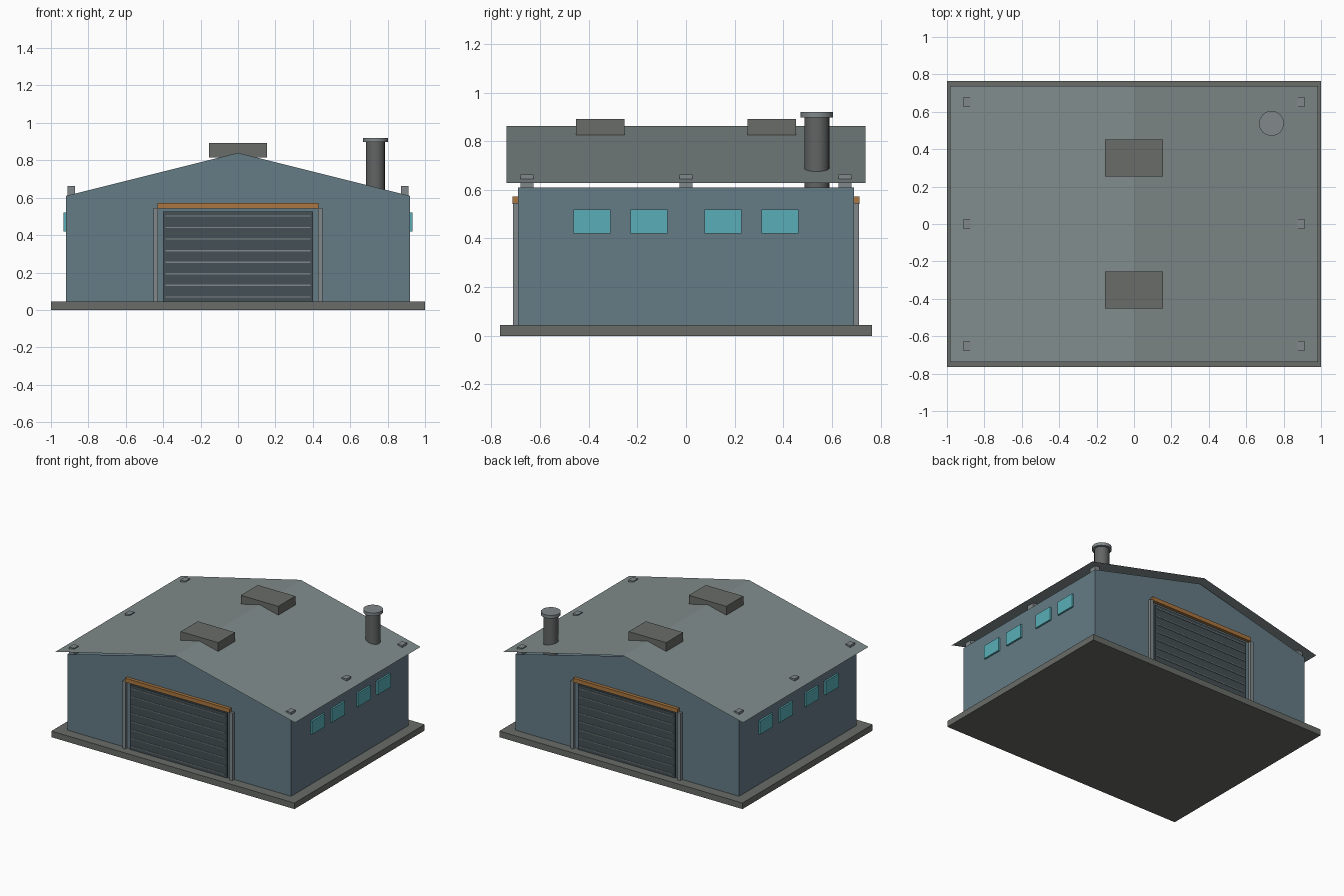
import bpy, bmesh

if "Cube" in bpy.data.objects:
    bpy.data.objects.remove(bpy.data.objects["Cube"])


def mat(name, r, g, b):
    m = bpy.data.materials.new(name)
    m.diffuse_color = (r, g, b, 1)
    m.use_nodes = True
    m.node_tree.nodes["Principled BSDF"].inputs["Base Color"].default_value = m.diffuse_color
    return m


WALL = mat("wall_blue", 0.13, 0.20, 0.24)
ROOF = mat("roof_grey", 0.22, 0.26, 0.26)
SLAB = mat("concrete", 0.14, 0.15, 0.135)
DOOR = mat("door_dark", 0.06, 0.08, 0.09)
STEEL = mat("steel", 0.22, 0.25, 0.26)
PIPE = mat("flue_grey", 0.12, 0.13, 0.125)
ORANGE = mat("header_orange", 0.40, 0.18, 0.05)
GLASS = mat("glass", 0.10, 0.43, 0.48)


def finish(name, bm, material):
    me = bpy.data.meshes.new(name)
    bm.to_mesh(me)
    bm.free()
    me.materials.append(material)
    ob = bpy.data.objects.new(name, me)
    bpy.context.collection.objects.link(ob)
    return ob


def box(name, x, y, z, material):
    """Box from (min, max) ranges on each axis."""
    bm = bmesh.new()
    bmesh.ops.create_cube(bm, size=1)
    for v in bm.verts:
        v.co = [r[0] + (c + 0.5) * (r[1] - r[0]) for c, r in zip(v.co, (x, y, z))]
    return finish(name, bm, material)


def sheet(name, faces, material):
    bm = bmesh.new()
    for f in faces:
        bm.faces.new([bm.verts.new(p) for p in f])
    bmesh.ops.remove_doubles(bm, verts=bm.verts, dist=1e-5)
    return finish(name, bm, material)


def cylinder(name, x, y, r, z0, z1, material):
    bpy.ops.mesh.primitive_cylinder_add(vertices=16, radius=r, depth=z1 - z0,
                                        location=(x, y, (z0 + z1) / 2))
    ob = bpy.context.object
    ob.name = name
    ob.data.materials.append(material)
    bpy.ops.object.shade_smooth_by_angle()


def span(a, b):
    return (min(a, b), max(a, b))


# Slab and wall block
box("floor_slab", (-1, 1), (-0.765, 0.765), (0, 0.045), SLAB)
box("walls", (-0.92, 0.92), (-0.69, 0.69), (0.045, 0.61), WALL)

# Thin roof sheets with overhang
X, Y, E, P = 0.985, 0.737, 0.628, 0.863
sheet("roof", [[(0, -Y, P), (X, -Y, E), (X, Y, E), (0, Y, P)],
               [(-X, -Y, E), (0, -Y, P), (0, Y, P), (-X, Y, E)]], ROOF)

# Front and back: gable, roller door, frame
for side, s in (("front", -1), ("back", 1)):
    y = 0.69 * s
    tri = [(-0.92, y, 0.61), (0.92, y, 0.61), (0, y, 0.84)]
    sheet(side + "_gable", [tri if s < 0 else tri[::-1]], WALL)
    box(side + "_door", (-0.4, 0.4), span(y, y + 0.01 * s), (0.045, 0.525), DOOR)
    for i in range(8):
        z = 0.07 + i * 0.0617
        box(f"{side}_door_rib_{i}", (-0.387, 0.387), span(y, y + 0.014 * s),
            (z - 0.003, z + 0.003), STEEL)
    for k in (-1, 1):
        box(f"{side}_door_post", span(0.428 * k, 0.453 * k),
            span(y, y + 0.022 * s), (0.045, 0.545), STEEL)
    box(side + "_door_header", (-0.43, 0.43), span(y, y + 0.024 * s),
        (0.542, 0.572), ORANGE)

# Side windows and eave brackets
for k in (-1, 1):
    for c in (-0.386, -0.153, 0.153, 0.386):
        box("window", span(0.91 * k, 0.933 * k), (c - 0.076, c + 0.076),
            (0.42, 0.52), GLASS)
    for c in (-0.653, 0, 0.653):
        box("eave_bracket", span(0.872 * k, 0.912 * k), (c - 0.027, c + 0.027),
            (0.61, 0.662), STEEL)

# Ridge vents
for c in (-0.353, 0.353):
    box("ridge_vent", (-0.154, 0.154), (c - 0.1, c + 0.1), (0.815, 0.892), SLAB)

# Flue with cap
cylinder("flue", 0.735, 0.538, 0.051, 0.58, 0.9, PIPE)
cylinder("flue_cap", 0.735, 0.538, 0.067, 0.897, 0.92, STEEL)
